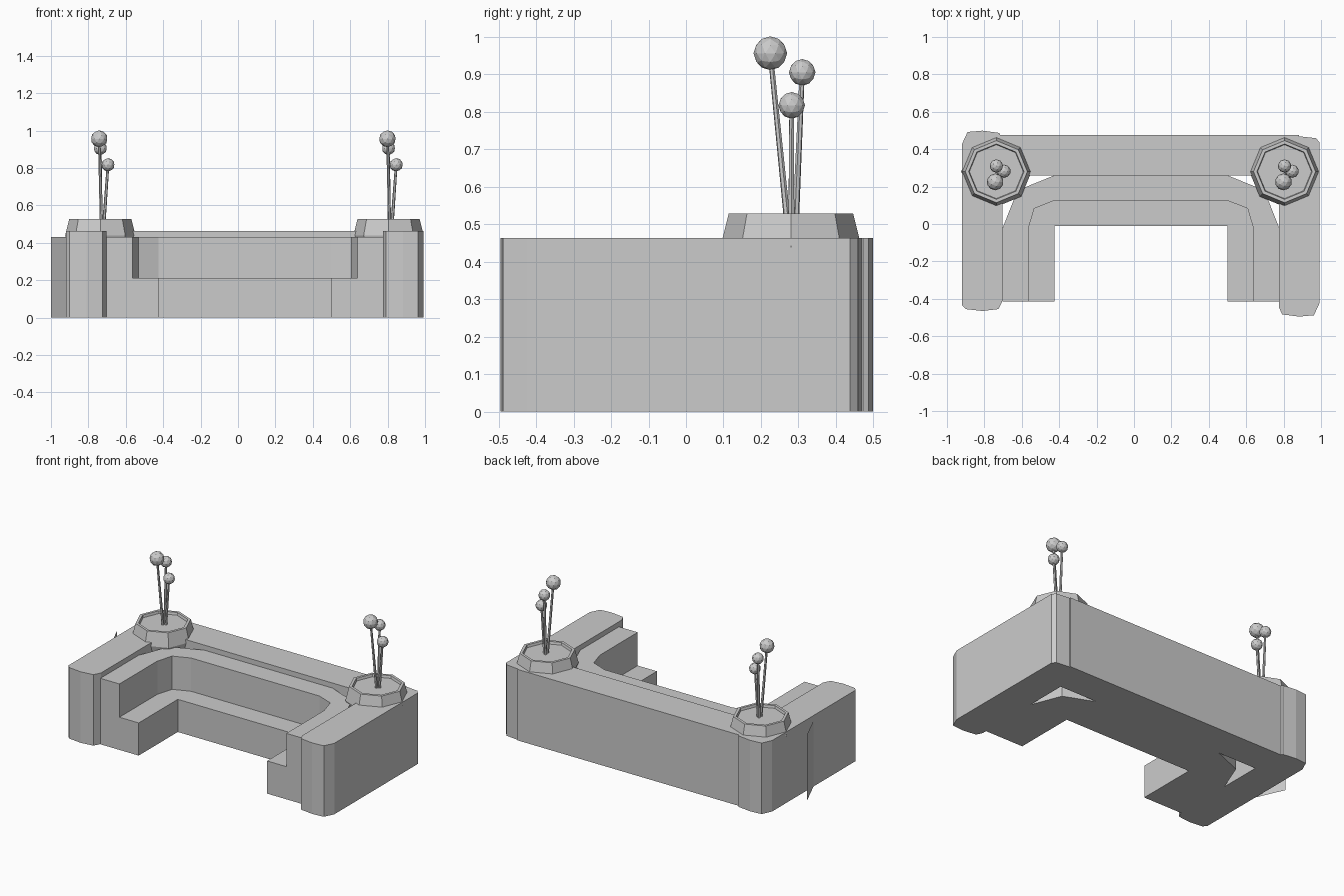
import bpy, bmesh
from math import cos, sin, pi
from mathutils import Vector

if "Cube" in bpy.data.objects:
    bpy.data.objects.remove(bpy.data.objects["Cube"])


def finish(name, bm, fix=True):
    if fix:
        bmesh.ops.remove_doubles(bm, verts=bm.verts, dist=1e-5)
        bmesh.ops.recalc_face_normals(bm, faces=bm.faces)
    me = bpy.data.meshes.new(name)
    bm.to_mesh(me)
    bm.free()
    ob = bpy.data.objects.new(name, me)
    bpy.context.collection.objects.link(ob)
    return ob


def loft(name, rings):
    """Join closed rings of points into a capped solid."""
    bm = bmesh.new()
    vs = [[bm.verts.new(p) for p in r] for r in rings]
    n = len(rings[0])
    for a, b in zip(vs, vs[1:]):
        for i in range(n):
            j = (i + 1) % n
            bm.faces.new((a[i], a[j], b[j], b[i]))
    bm.faces.new(vs[0][::-1])
    bm.faces.new(vs[-1])
    return finish(name, bm)


def prism(name, outline, z0, z1):
    return loft(name, [[(x, y, z) for x, y in outline] for z in (z0, z1)])


# Arms: long blocks with softly rounded ends, the right one turned half round
ARM = [(-.11, -.45), (-.09, -.472), (0, -.482), (.085, -.472), (.108, -.425),
       (.108, .43), (.09, .47), (0, .482), (-.08, .475), (-.11, .41)]
TOP = .463
prism("left_arm", [(x - .81, y + .017) for x, y in ARM], 0, TOP)
prism("right_arm", [(.882 - x, -y - .013) for x, y in ARM], 0, TOP)

# Straight back wall between the arms
prism("back_wall", [(-.81, .26), (.882, .26), (.882, .475), (-.81, .475)], 0, TOP)

# U-shaped seat with stepped backrest: (outer, backrest face, seat edge) per station
CX = .037
half = [((.739, -.415), (.602, -.415), (.463, -.415)),
        ((.739, -.02), (.602, -.025), (.463, -.012)),
        ((.66, .18), (.57, .083), (.463, -.012)),
        ((.463, .26), (.463, .125), (.463, -.012))]


def section(o, i, s, side):
    pts = [(o, 0), (o, .43), (i, .43), (i, .213), (s, .213), (s, 0)]
    return [(CX + side * p[0], p[1], z) for p, z in pts]


loft("u_seat", [section(*h, -1) for h in half] +
     [section(*h, 1) for h in reversed(half)])

# Thin upright fin on the outside of the left arm
bm = bmesh.new()
bm.faces.new([bm.verts.new(p) for p in
              ((-.92, 0, 0), (-1, .18, 0), (-1, .18, .43), (-.92, 0, .43))])
finish("side_fin", bm, False)


def stem(name, a, b):
    a, b = Vector(a), Vector(b)
    d = b - a
    bm = bmesh.new()
    bmesh.ops.create_cone(bm, cap_ends=True, segments=6,
                          radius1=.009, radius2=.007, depth=d.length)
    ob = finish(name, bm)
    ob.location = (a + b) / 2
    ob.rotation_mode = 'QUATERNION'
    ob.rotation_quaternion = d.to_track_quat('Z', 'Y')


# Eight-sided planters with a rim, each holding three ball plants
BALLS = [(-.006, -.055, .956, .045), (0, .03, .905, .0355), (.041, .002, .817, .0355)]
BASES = [(.006, -.008), (.004, .012), (.018, .001)]
for side, px in (("left", -.736), ("right", .805)):
    py = .28
    rings = [(.165, .36), (.188, .44), (.166, .528), (.148, .528), (.144, .512)]
    loft(side + "_planter",
         [[(px + r * cos(k * pi / 4), py + r * sin(k * pi / 4), z) for k in range(8)]
          for r, z in rings])
    for n, ((dx, dy, z, r), (bx, by)) in enumerate(zip(BALLS, BASES), 1):
        stem(f"{side}_stem_{n}", (px + bx, py + by, .49), (px + dx, py + dy, z))
        bm = bmesh.new()
        bmesh.ops.create_icosphere(bm, subdivisions=2, radius=r)
        finish(f"{side}_ball_{n}", bm).location = (px + dx, py + dy, z)
